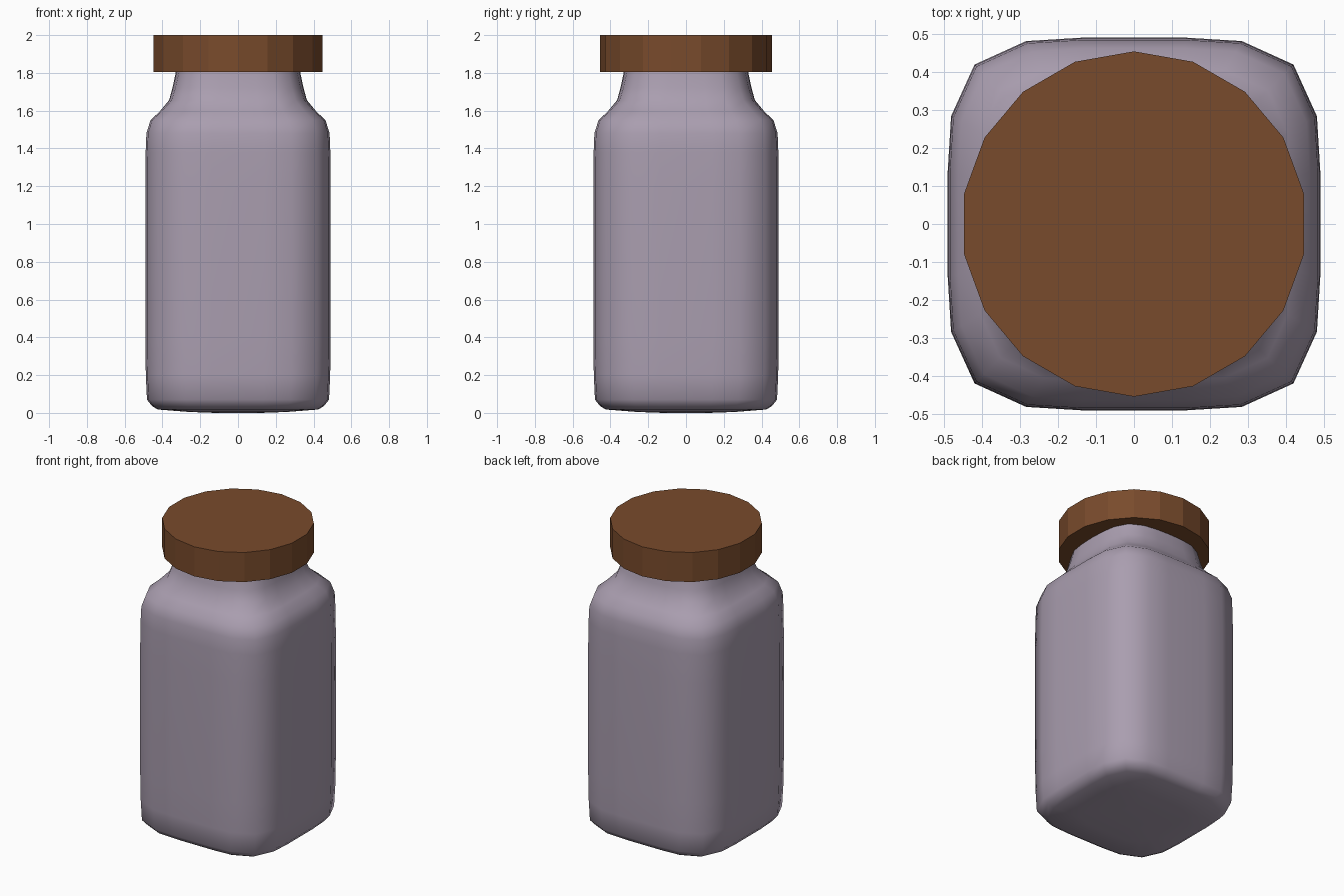
import bpy, bmesh, math

if "Cube" in bpy.data.objects:
    bpy.data.objects.remove(bpy.data.objects["Cube"])

def material(name, rgb):
    m = bpy.data.materials.new(name)
    m.diffuse_color = (*rgb, 1)
    m.use_nodes = True
    m.node_tree.nodes["Principled BSDF"].inputs["Base Color"].default_value = m.diffuse_color
    return m

def loft(name, rings, mat):
    """Bridge a stack of rings (same point count) and cap both ends."""
    bm = bmesh.new()
    loops = [[bm.verts.new(p) for p in r] for r in rings]
    n = len(loops[0])
    for a, b in zip(loops, loops[1:]):
        for i in range(n):
            j = (i + 1) % n
            bm.faces.new((a[i], a[j], b[j], b[i]))
    bm.faces.new(loops[0][::-1])
    bm.faces.new(loops[-1])
    me = bpy.data.meshes.new(name)
    bm.to_mesh(me)
    bm.free()
    ob = bpy.data.objects.new(name, me)
    bpy.context.collection.objects.link(ob)
    me.materials.append(mat)
    return ob

# Rounded-square cross-section, one quarter (half width 1)
QUARTER = [(1, 0), (1, .285), (.982, .579), (.856, .856), (.579, .982), (.285, 1)]

def section(z, half, roundness=0):
    pts = []
    for k in range(4):
        for x, y in QUARTER:
            f = half * (1 - roundness + roundness / math.hypot(x, y))
            for _ in range(k):
                x, y = -y, x
            pts.append((x * f, y * f, z))
    return pts

# Jar body: (height, half width, roundness) up to the neck inside the lid
profile = [(0, .12, 0), (.005, .26, 0), (.018, .425, 0), (.036, .455, 0), (.07, .482, 0),
           (.2, .488, 0), (.4, .491, 0), (1.2, .491, 0), (1.38, .489, 0), (1.48, .485, 0),
           (1.55, .463, 0), (1.595, .415, .05), (1.655, .365, .15), (1.72, .347, .22),
           (1.8, .33, .27), (1.85, .325, .3)]
jar = loft("jar_body", [section(*p) for p in profile], material("tinted_glass", (.40, .34, .43)))
for p in jar.data.polygons:
    p.use_smooth = True

# Lid: flat 18-sided disc
def ring(z, r, n=18):
    return [(r * math.cos(math.pi / 2 + i * math.tau / n),
             r * math.sin(math.pi / 2 + i * math.tau / n), z) for i in range(n)]

loft("lid", [ring(1.805, .455), ring(2, .455)], material("lid_brown", (.19, .07, .025)))
